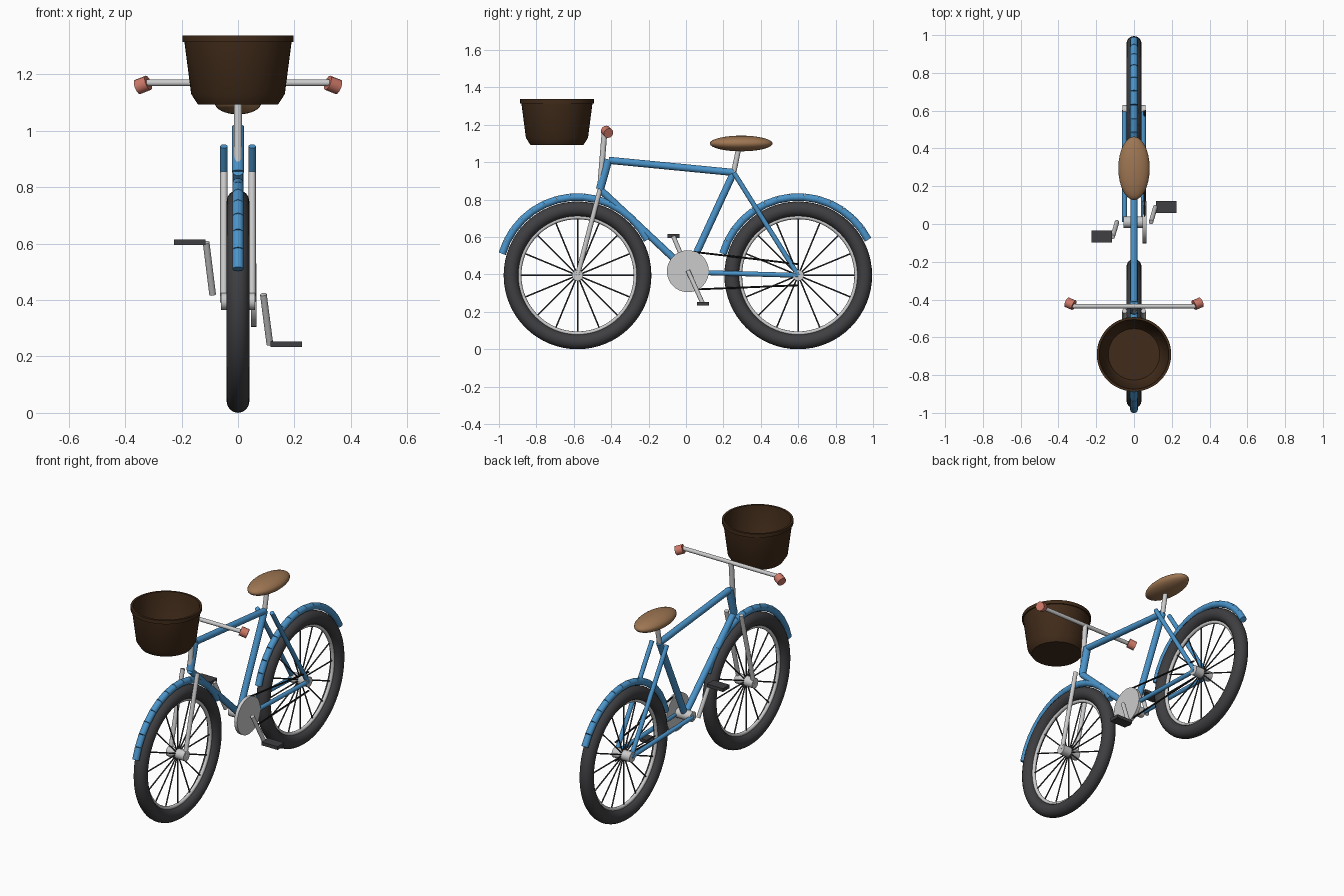
import bpy, bmesh, math
from mathutils import Vector, Matrix

if "Cube" in bpy.data.objects:
    bpy.data.objects.remove(bpy.data.objects["Cube"])


def material(name, rgb):
    m = bpy.data.materials.new(name)
    m.diffuse_color = (*rgb, 1)
    m.use_nodes = True
    m.node_tree.nodes["Principled BSDF"].inputs["Base Color"].default_value = m.diffuse_color
    return m


BLUE = material("frame blue", (0.07, 0.30, 0.60))
GREY = material("light metal", (0.60, 0.60, 0.60))
RUBBER = material("dark rubber", (0.05, 0.05, 0.055))
WIRE = material("spoke grey", (0.05, 0.05, 0.055))
BLACK = material("chain black", (0.012, 0.012, 0.012))
TAN = material("saddle tan", (0.34, 0.18, 0.085))
BROWN = material("basket brown", (0.052, 0.024, 0.010))
CORAL = material("grip coral", (0.62, 0.19, 0.14))


def finish(bm, name, mat, angle=40):
    bmesh.ops.recalc_face_normals(bm, faces=bm.faces)
    me = bpy.data.meshes.new(name)
    bm.to_mesh(me)
    bm.free()
    me.materials.append(mat)
    ob = bpy.data.objects.new(name, me)
    bpy.context.collection.objects.link(ob)
    bpy.ops.object.select_all(action='DESELECT')
    ob.select_set(True)
    bpy.context.view_layer.objects.active = ob
    bpy.ops.object.shade_smooth_by_angle(angle=math.radians(angle))
    return ob


def add_tube(bm, a, b, r, sides=16):
    a, b = Vector(a), Vector(b)
    d = b - a
    mat = Matrix.Translation((a + b) / 2) @ d.to_track_quat('Z', 'Y').to_matrix().to_4x4()
    bmesh.ops.create_cone(bm, cap_ends=True, segments=sides, radius1=r, radius2=r,
                          depth=d.length, matrix=mat)


def tubes(name, mat, segments, r, sides=16):
    bm = bmesh.new()
    for a, b in segments:
        add_tube(bm, a, b, r, sides)
    return finish(bm, name, mat)


def lathe(name, mat, profile, centre, axis='Z', steps=48, closed=False, angle=40):
    """Spin (radius, height) points round Z, or round X for wheels."""
    bm = bmesh.new()
    vs = [bm.verts.new((r, 0, h)) for r, h in profile]
    edges = [bm.edges.new(p) for p in zip(vs, vs[1:])]
    if closed:
        edges.append(bm.edges.new((vs[-1], vs[0])))
    bmesh.ops.spin(bm, geom=vs + edges, cent=(0, 0, 0), axis=(0, 0, 1),
                   angle=2 * math.pi, steps=steps)
    bmesh.ops.remove_doubles(bm, verts=bm.verts, dist=1e-4)
    if axis == 'X':
        bm.transform(Matrix.Rotation(math.pi / 2, 4, 'Y'))
    bm.transform(Matrix.Translation(centre))
    return finish(bm, name, mat, angle)


def ring(name, mat, major, minor, centre, n):
    pts = [(major + minor * math.cos(2 * math.pi * i / n), minor * math.sin(2 * math.pi * i / n))
           for i in range(n)]
    return lathe(name, mat, pts, centre, 'X', 64, True, 60)


# wheels and mudguards
AXLE_Z = 0.395
for label, wy in (("front", -0.58), ("rear", 0.60)):
    c = Vector((0, wy, AXLE_Z))
    ring(label + "_tire", RUBBER, 0.355, 0.04, c, 16)
    ring(label + "_rim", GREY, 0.311, 0.011, c, 10)

    def polar(r, deg):
        t = math.radians(deg)
        return c + Vector((0, r * math.cos(t), r * math.sin(t)))

    tubes(label + "_spokes", WIRE,
          [(polar(0.015, k * 22.5), polar(0.31, k * 22.5)) for k in range(16)], 0.004, 8)
    tubes(label + "_hub", GREY, [(c - Vector((0.06, 0, 0)), c + Vector((0.06, 0, 0)))], 0.03, 20)
    n = 14
    arc = [polar(0.419, 164 - (164 - 27) * i / n) for i in range(n + 1)]
    tubes(label + "_mudguard", BLUE, list(zip(arc, arc[1:])), 0.02)

# frame
head_top, head_low = (0, -0.415, 1.015), (0, -0.46, 0.855)
seat_node, crank_node = (0, 0.255, 0.945), (0, 0.01, 0.415)
tubes("head_tube", BLUE, [(head_top, head_low)], 0.022)
tubes("main_frame", BLUE, [((0, -0.413, 1.01), seat_node), (head_low, crank_node),
                           (seat_node, crank_node)], 0.019)
stays, forks = [], []
for x in (-0.05, 0.05):
    stays += [((x, 0.255, 0.945), (x, 0.60, AXLE_Z)), ((x, 0.01, 0.412), (x, 0.60, AXLE_Z))]
    forks.append(((x, -0.46, 0.853), (x, -0.58, AXLE_Z)))
tubes("rear_stays", BLUE, stays, 0.013)
tubes("front_fork", GREY, forks, 0.013)

# steering
tubes("handlebar_stem", GREY, [((0, -0.46, 0.86), (0, -0.435, 1.17))], 0.015)
tubes("handlebar", GREY, [((-0.325, -0.435, 1.17), (0.325, -0.435, 1.17))], 0.012)
tubes("grips", CORAL, [((s * 0.318, -0.430, 1.170), (s * 0.356, -0.414, 1.155))
                       for s in (-1, 1)], 0.027, 12)

# saddle
tubes("seat_post", GREY, [(seat_node, (0, 0.285, 1.09))], 0.014)
bm = bmesh.new()
bmesh.ops.create_uvsphere(bm, u_segments=32, v_segments=16, radius=1,
                          matrix=Matrix.Translation((0, 0.295, 1.10))
                          @ Matrix.Diagonal((0.083, 0.168, 0.042, 1)))
finish(bm, "saddle", TAN, 60)

# drivetrain
tubes("bottom_bracket", GREY, [((-0.055, 0.01, 0.415), (0.055, 0.01, 0.415))], 0.03, 20)
tubes("chainring", GREY, [((0.046, 0.01, 0.417), (0.066, 0.01, 0.417))], 0.112, 40)
tubes("chain", BLACK, [((0.056, 0.01, 0.524), (0.056, 0.60, 0.455)),
                       ((0.056, 0.01, 0.318), (0.056, 0.60, 0.342))], 0.005, 8)
tubes("cranks", GREY, [((0.09, 0.01, 0.42), (0.113, 0.09, 0.243)),
                       ((-0.09, 0.01, 0.42), (-0.113, -0.068, 0.604))], 0.012)
bm = bmesh.new()
for p in ((0.171, 0.09, 0.243), (-0.171, -0.066, 0.605)):
    bmesh.ops.create_cube(bm, size=1, matrix=Matrix.Translation(p)
                          @ Matrix.Diagonal((0.11, 0.064, 0.02, 1)))
finish(bm, "pedals", RUBBER)

# basket, open at the top with a raised lip
lathe("basket", BROWN, [(0, 1.093), (0.142, 1.093), (0.166, 1.13), (0.190, 1.315),
                        (0.197, 1.315), (0.197, 1.337), (0.184, 1.337), (0.156, 1.135),
                        (0.136, 1.105), (0, 1.105)], (0, -0.69, 0), angle=50)
